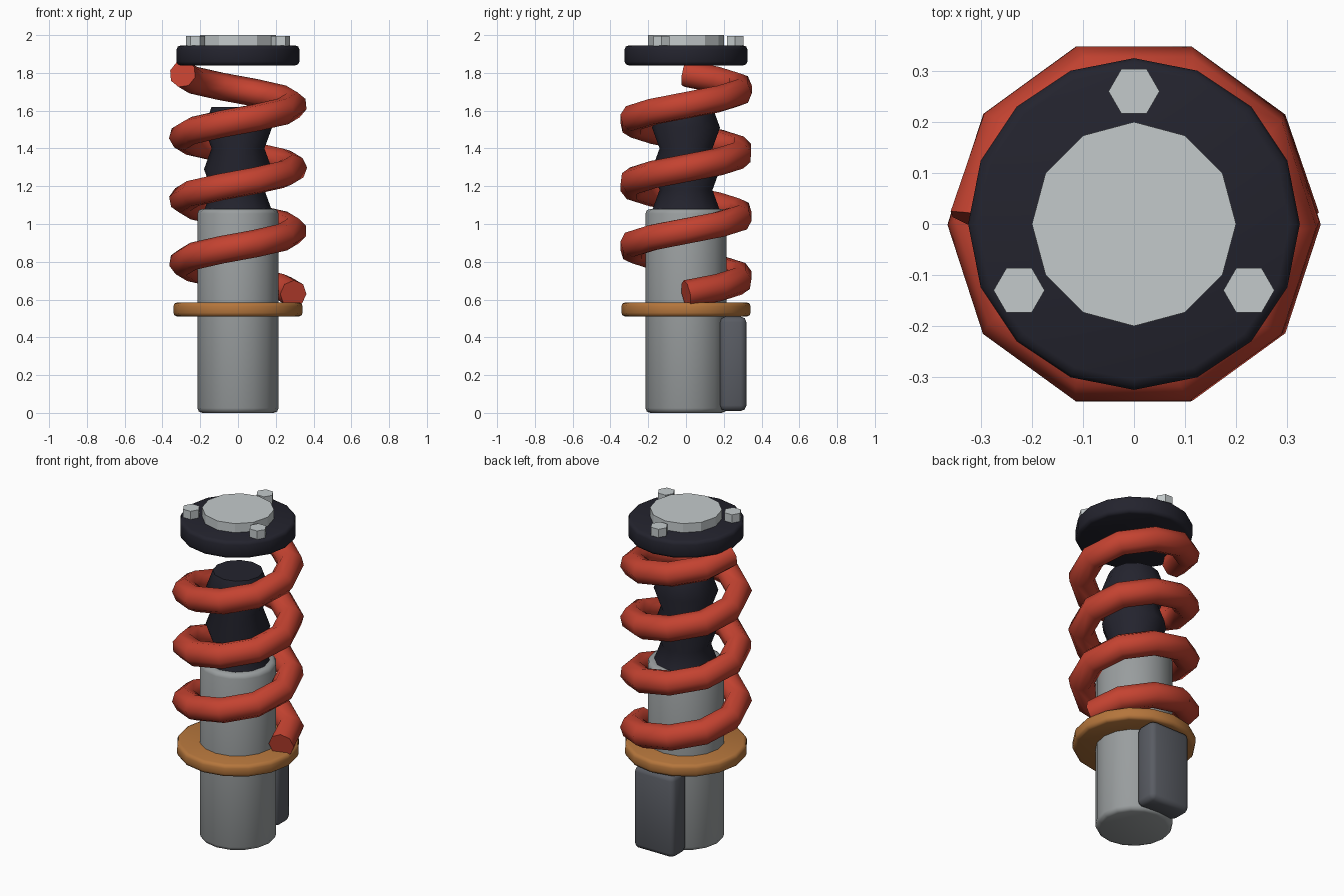
import bpy, math

cube = bpy.data.objects.get("Cube")
if cube:
    bpy.data.objects.remove(cube, do_unlink=True)


def material(name, rgb):
    mat = bpy.data.materials.new(name)
    mat.use_nodes = True
    mat.diffuse_color = (*rgb, 1)
    mat.node_tree.nodes["Principled BSDF"].inputs["Base Color"].default_value = (*rgb, 1)
    return mat


RED = material("red_paint", (0.55, 0.055, 0.03))
BLACK = material("black_rubber", (0.017, 0.017, 0.027))
GREY = material("grey_metal", (0.32, 0.34, 0.345))
LIGHT = material("light_steel", (0.55, 0.59, 0.6))
BRONZE = material("bronze", (0.46, 0.18, 0.045))
SLATE = material("slate_grey", (0.1, 0.107, 0.125))


def finish(obj, name, mat, bevel=0, smooth=True):
    """Name, colour, soften and shade the active object."""
    obj.name = name
    obj.data.materials.append(mat)
    if bevel:
        mod = obj.modifiers.new("Bevel", 'BEVEL')
        mod.width = bevel
        mod.segments = 2
        mod.limit_method = 'ANGLE'
        mod.angle_limit = math.radians(50)
        bpy.ops.object.modifier_apply(modifier=mod.name)
    if smooth:
        bpy.ops.object.shade_smooth_by_angle(angle=math.radians(50))
    return obj


def cylinder(name, mat, radius, z0, z1, sides, xy=(0, 0), turn=0, bevel=0, smooth=True):
    bpy.ops.mesh.primitive_cylinder_add(
        vertices=sides, radius=radius, depth=z1 - z0,
        location=(*xy, (z0 + z1) / 2), rotation=(0, 0, turn))
    return finish(bpy.context.object, name, mat, bevel, smooth)


# Damper body, spring seat and top mount
cylinder("damper_body", GREY, 0.215, 0, 1.08, 16, bevel=0.025)
cylinder("lower_spring_seat", BRONZE, 0.342, 0.51, 0.585, 16, bevel=0.02)
cylinder("top_mount", BLACK, 0.325, 1.84, 1.945, 16, bevel=0.02)
cylinder("top_cap", LIGHT, 0.2, 1.93, 2.0, 12, smooth=False)

# Three hexagonal bolts around the cap
for i in range(3):
    a = math.radians(90 + 120 * i)
    cylinder(f"mount_bolt_{i + 1}", LIGHT, 0.05, 1.93, 1.995, 6,
             xy=(0.26 * math.cos(a), 0.26 * math.sin(a)), turn=math.radians(30), smooth=False)

# Fluid reservoir on the back
bpy.ops.mesh.primitive_cube_add(size=1, location=(0, 0.25, 0.26))
box = bpy.context.object
box.scale = (0.27, 0.14, 0.5)
bpy.ops.object.transform_apply(location=False, rotation=False, scale=True)
finish(box, "reservoir", SLATE, bevel=0.03)

# Bellows: rings alternating between wide and narrow
SIDES, RINGS = 12, 6
verts, faces = [], []
for r in range(RINGS):
    radius = 0.14 if r % 2 else 0.18
    for s in range(SIDES):
        a = math.tau * s / SIDES
        verts.append((radius * math.cos(a), radius * math.sin(a), 1.07 + 0.11 * r))
for r in range(RINGS - 1):
    for s in range(SIDES):
        a, b = r * SIDES + s, r * SIDES + (s + 1) % SIDES
        faces.append((a, b, b + SIDES, a + SIDES))
faces.append(tuple(reversed(range(SIDES))))
faces.append(tuple(range((RINGS - 1) * SIDES, RINGS * SIDES)))
mesh = bpy.data.meshes.new("bellows")
mesh.from_pydata(verts, [], faces)
bellows = bpy.data.objects.new("bellows", mesh)
bpy.context.collection.objects.link(bellows)
bpy.ops.object.select_all(action='DESELECT')
bellows.select_set(True)
bpy.context.view_layer.objects.active = bellows
finish(bellows, "bellows", BLACK)

# Coil spring: three and a half turns of round wire, ten steps per turn
STEPS = 35
curve = bpy.data.curves.new("coil_spring", 'CURVE')
curve.dimensions = '3D'
curve.bevel_depth = 0.073
curve.bevel_resolution = 2
curve.use_fill_caps = True
spline = curve.splines.new('POLY')
spline.points.add(STEPS)
for i, p in enumerate(spline.points):
    a = math.tau * i / 10
    p.co = (0.293 * math.cos(a), 0.293 * math.sin(a), 0.63 + 1.165 * i / STEPS, 1)
spline.use_smooth = True
spring = bpy.data.objects.new("coil_spring", curve)
bpy.context.collection.objects.link(spring)
bpy.ops.object.select_all(action='DESELECT')
spring.select_set(True)
bpy.context.view_layer.objects.active = spring
bpy.ops.object.convert(target='MESH')
finish(bpy.context.object, "coil_spring", RED)
